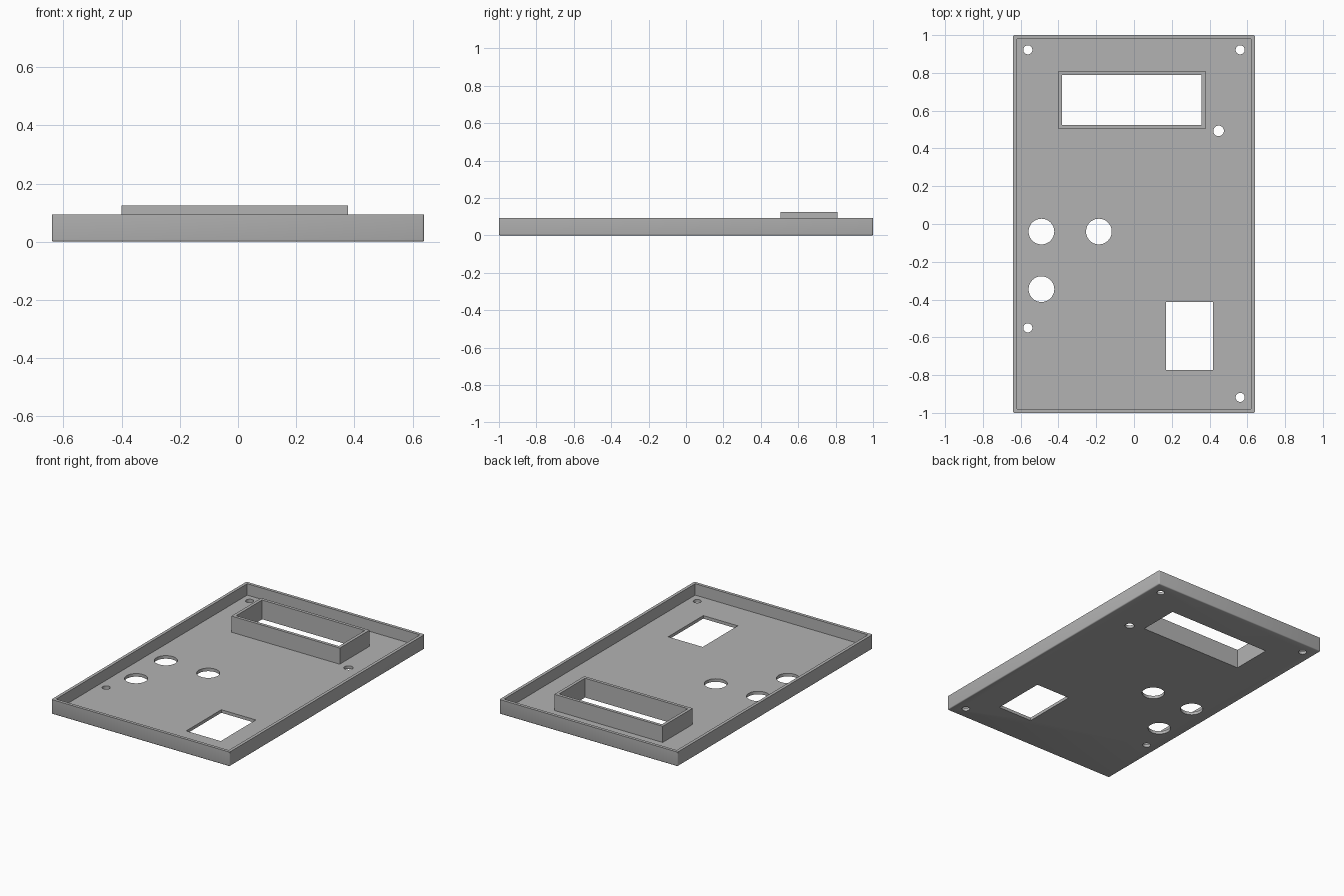
import bpy, bmesh
from mathutils import Matrix, Vector

if "Cube" in bpy.data.objects:
    bpy.data.objects.remove(bpy.data.objects["Cube"], do_unlink=True)

HALF_X, HALF_Y, RIM_TOP = 0.64, 1.0, 0.094
FLOOR, WALL, ROUND = 0.02, 0.02, 0.007

grey = bpy.data.materials.new("mid_grey")
grey.use_nodes = True
colour = (0.45, 0.45, 0.45, 1)
grey.diffuse_color = colour
grey.node_tree.nodes["Principled BSDF"].inputs["Base Color"].default_value = colour


def add_box(bm, x0, x1, y0, y1, z0, z1):
    size = Vector((x1 - x0, y1 - y0, z1 - z0))
    centre = Vector((x0 + x1, y0 + y1, z0 + z1)) / 2
    bmesh.ops.create_cube(bm, size=1, matrix=Matrix.Translation(centre) @ Matrix.Diagonal(size).to_4x4())


def add_hole(bm, x, y, radius):
    bmesh.ops.create_cone(bm, cap_ends=True, segments=48, radius1=radius, radius2=radius,
                          depth=0.1, matrix=Matrix.Translation((x, y, 0)))


def make_object(name, bm):
    mesh = bpy.data.meshes.new(name)
    bm.to_mesh(mesh)
    bm.free()
    mesh.materials.append(grey)
    obj = bpy.data.objects.new(name, mesh)
    bpy.context.collection.objects.link(obj)
    return obj


def cut(obj, cutter):
    mod = obj.modifiers.new("cut", "BOOLEAN")
    mod.operation, mod.solver, mod.object = "DIFFERENCE", "EXACT", cutter
    bpy.context.view_layer.objects.active = obj
    bpy.ops.object.modifier_apply(modifier=mod.name)


# Outer shell with softened bottom and corner edges
bm = bmesh.new()
add_box(bm, -HALF_X, HALF_X, -HALF_Y, HALF_Y, 0, RIM_TOP)
soft = [e for e in bm.edges if min(v.co.z for v in e.verts) < 0.01]
bmesh.ops.bevel(bm, geom=soft, offset=ROUND, segments=3, profile=0.5, affect="EDGES")
panel = make_object("tray_panel", bm)

# Hollow interior
bm = bmesh.new()
add_box(bm, WALL - HALF_X, HALF_X - WALL, WALL - HALF_Y, HALF_Y - WALL, FLOOR, 0.3)
interior = make_object("interior_cutter", bm)

# Button holes, screw holes, sensor hole and keypad opening
bm = bmesh.new()
for x, y in ((-0.49, -0.04), (-0.186, -0.04), (-0.49, -0.345)):
    add_hole(bm, x, y, 0.068)
for x, y in ((-0.562, 0.922), (0.562, 0.922), (0.562, -0.918), (-0.562, -0.55)):
    add_hole(bm, x, y, 0.024)
add_hole(bm, 0.448, 0.493, 0.028)
add_box(bm, 0.17, 0.418, -0.774, -0.414, -0.1, 0.06)
openings = make_object("openings_cutter", bm)

# Display window shared by the floor and the raised frame
bm = bmesh.new()
add_box(bm, -0.38, 0.358, 0.524, 0.79, -0.1, 0.3)
window = make_object("window_cutter", bm)

# Raised frame around the display window
bm = bmesh.new()
add_box(bm, -0.4, 0.378, 0.504, 0.81, FLOOR, 0.125)
frame = make_object("display_frame", bm)

for cutter in (interior, openings, window):
    cut(panel, cutter)
cut(frame, window)

for cutter in (interior, openings, window):
    bpy.data.objects.remove(cutter, do_unlink=True)

# Smooth round parts, keep hard edges crisp
for obj in (panel, frame):
    bpy.ops.object.select_all(action="DESELECT")
    obj.select_set(True)
    bpy.context.view_layer.objects.active = obj
    bpy.ops.object.shade_smooth_by_angle()
